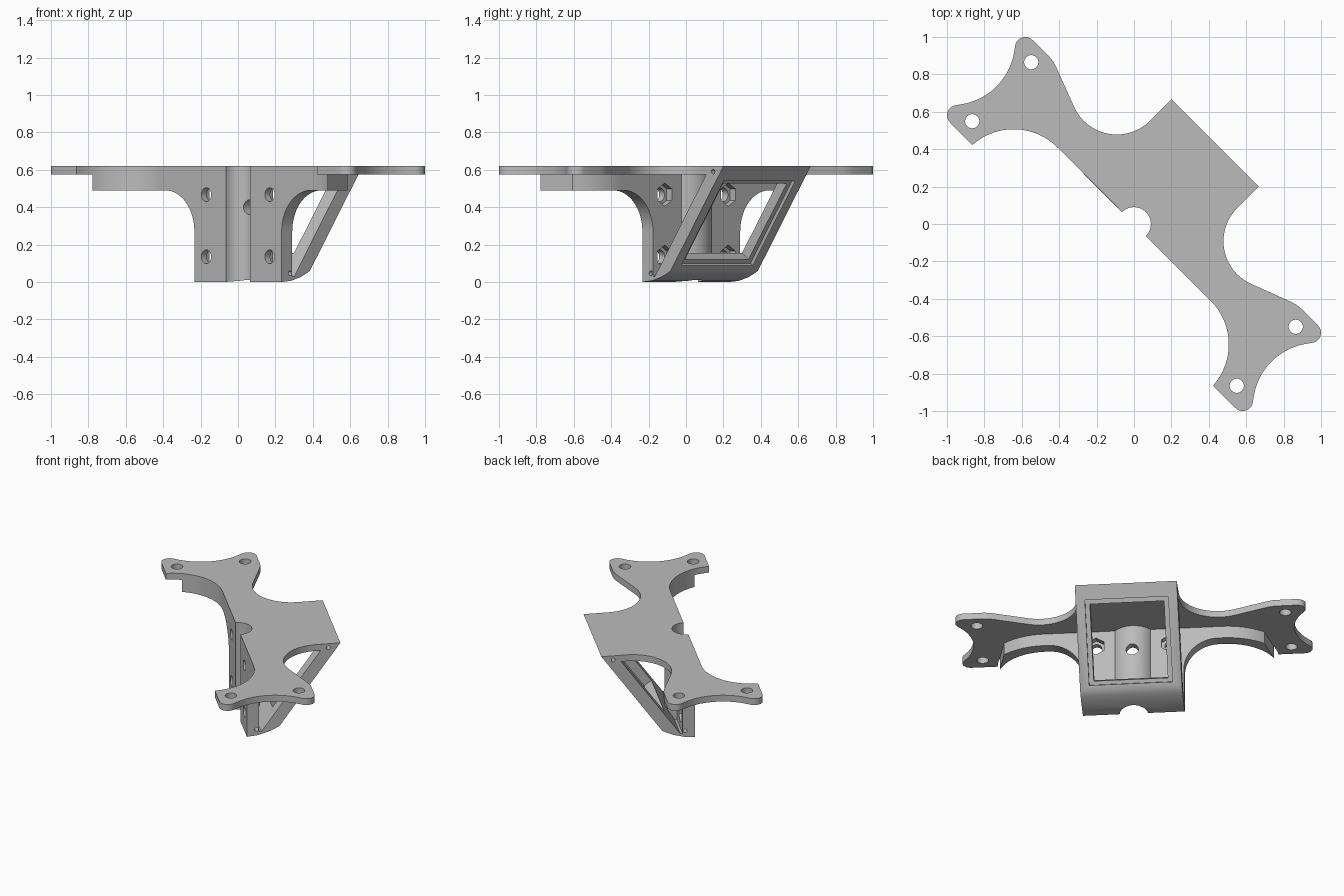
import bpy, bmesh
from math import sin, cos, pi, radians
from mathutils import Matrix

if "Cube" in bpy.data.objects:
    bpy.data.objects.remove(bpy.data.objects["Cube"])

grey = bpy.data.materials.new("plain_grey")
grey.use_nodes = True
GREY = (0.5, 0.5, 0.5, 1)
grey.diffuse_color = GREY
grey.node_tree.nodes["Principled BSDF"].inputs["Base Color"].default_value = GREY

HALF, WALL, TOP, UNDER = 0.33, 0.08, 0.62, 0.575


def arc(cx, cy, r, a, b, n=16):
    """Points on an arc from angle a to b in degrees."""
    return [(cx + r * cos(radians(a + (b - a) * i / n)),
             cy + r * sin(radians(a + (b - a) * i / n))) for i in range(n + 1)]


def circle(cx, cy, r, n=32):
    return arc(cx, cy, r, 0, 360, n)[:-1]


def mirrored(half):
    """Close a half outline by mirroring it across the first axis."""
    return half + [(-a, b) for a, b in reversed(half)]


def prism(name, pts, lo, hi, axis="z"):
    """Extrude a 2D profile along the given axis."""
    place = {"z": lambda a, b, h: (a, b, h),
             "y": lambda a, b, h: (a, h, b),
             "x": lambda a, b, h: (h, a, b)}[axis]
    bm = bmesh.new()
    rings = [[bm.verts.new(place(a, b, h)) for a, b in pts] for h in (lo, hi)]
    bm.faces.new(rings[0][::-1])
    bm.faces.new(rings[1])
    for i in range(len(pts)):
        j = (i + 1) % len(pts)
        bm.faces.new((rings[0][i], rings[0][j], rings[1][j], rings[1][i]))
    bmesh.ops.recalc_face_normals(bm, faces=bm.faces)
    mesh = bpy.data.meshes.new(name)
    bm.to_mesh(mesh)
    bm.free()
    mesh.materials.append(grey)
    obj = bpy.data.objects.new(name, mesh)
    bpy.context.collection.objects.link(obj)
    return obj


def cut(obj, cutters):
    """Subtract each cutter from the part and apply the result."""
    bpy.context.view_layer.objects.active = obj
    for c in cutters:
        mod = obj.modifiers.new("cut", "BOOLEAN")
        mod.operation, mod.solver, mod.object = "DIFFERENCE", "EXACT", c
        bpy.ops.object.modifier_apply(modifier=mod.name)


def slope(s, d):
    """Point on the sloped frame: s up the slope, d inward from its face."""
    return (0.214 + 0.58 * s - 0.814 * d, 0.06 + 0.814 * s + 0.58 * d)


# Top plate with a forked ear at each end
half_outline = (arc(0.58, -0.33, 0.33, 90, 5)
                + [(0.91, -0.312)]
                + arc(1.079, -0.257, 0.055, -90, 40, 8)
                + arc(1.38, 0, 0.34, 220, 140)[1:-1]
                + arc(1.079, 0.257, 0.055, -40, 90, 8)
                + [(0.95, 0.312), (0.92, 0.309), (0.89, 0.3)]
                + arc(0.58, 0.45, 0.25, -71, -180, 24)
                + [(HALF, 0.515)])
top_plate = prism("top_plate", mirrored(half_outline), UNDER, TOP)

# Front wall with rounded brackets up to the plate
half_wall = [(HALF, 0.03)] + arc(0.55, 0.27, 0.22, 180, 90) + [(0.58, 0.49), (0.58, UNDER)]
front_wall = prism("front_wall", mirrored(half_wall), 0, WALL, "y")

# Curved ribs under the ears
rib_outline = arc(0.58, -0.33, 0.33, 90, 21) + arc(0.58, -0.33, 0.41, 50, 90)
left_rib = prism("left_rib", rib_outline, 0.49, UNDER)
right_rib = prism("right_rib", [(-a, b) for a, b in rib_outline], 0.49, UNDER)

# Half round boss behind the wall
boss = prism("boss", arc(0, 0, 0.14, 0, 180, 32), 0.03, UNDER)

# Sloped rear frame with its rounded foot
frame_outline = [(0, 0), (0.07, 0.006), (0.14, 0.025), (0.18, 0.042), slope(0, 0),
                 (0.613, TOP), (0.515, TOP), (0.095, 0.03), (0, 0.03)]
rear_frame = prism("rear_frame", frame_outline, -HALF, HALF, "x")

# Cutters
channel = prism("channel_cutter", circle(0, 0, 0.09, 48), -0.1, 0.8)
ear_holes = [prism("ear_hole_cutter", circle(a, b, 0.038), 0.5, 0.7)
             for a in (-1, 1) for b in (-0.223, 0.223)]
bolts, nuts = [], []
for a in (-0.24, 0.24):
    for h in (0.135, 0.467):
        bolts.append(prism("bolt_cutter", circle(a, h, 0.037), -0.1, 0.2, "y"))
        nuts.append(prism("nut_cutter", arc(a, h, 0.062, 30, 330, 5), 0.04, 0.2, "y"))
boss_hole = prism("boss_hole_cutter", circle(0, 0.4, 0.04), -0.1, 0.3, "y")
window = prism("window_cutter", [slope(0.06, -0.05), slope(0.56, -0.05),
                                 slope(0.56, 0.12), slope(0.06, 0.12)], -0.24, 0.24, "x")
ledge = prism("ledge_cutter", [slope(0.035, -0.05), slope(0.59, -0.05),
                               slope(0.59, 0.02), slope(0.035, 0.02)], -0.27, 0.27, "x")
pins_low, pins_high = [], []
for lo in (-0.4, 0.28):
    pins_low.append(prism("pin_cutter", circle(0.064, 0.047, 0.013, 16), lo, lo + 0.12, "x"))
    pins_high.append(prism("pin_cutter", circle(0.535, 0.59, 0.013, 16), lo, lo + 0.12, "x"))

cut(top_plate, [channel] + ear_holes)
cut(front_wall, [channel] + bolts + nuts + pins_low)
cut(boss, [channel, boss_hole])
cut(rear_frame, [channel, window, ledge] + pins_high)
for c in [channel, boss_hole, window, ledge] + ear_holes + bolts + nuts + pins_low + pins_high:
    bpy.data.objects.remove(c)

# Turn the bracket to its diagonal stance and shade it
bpy.ops.object.select_all(action="DESELECT")
for part in (top_plate, front_wall, left_rib, right_rib, boss, rear_frame):
    part.data.transform(Matrix.Rotation(-pi / 4, 4, "Z"))
    part.select_set(True)
    bpy.context.view_layer.objects.active = part
bpy.ops.object.shade_smooth_by_angle(angle=radians(30))
